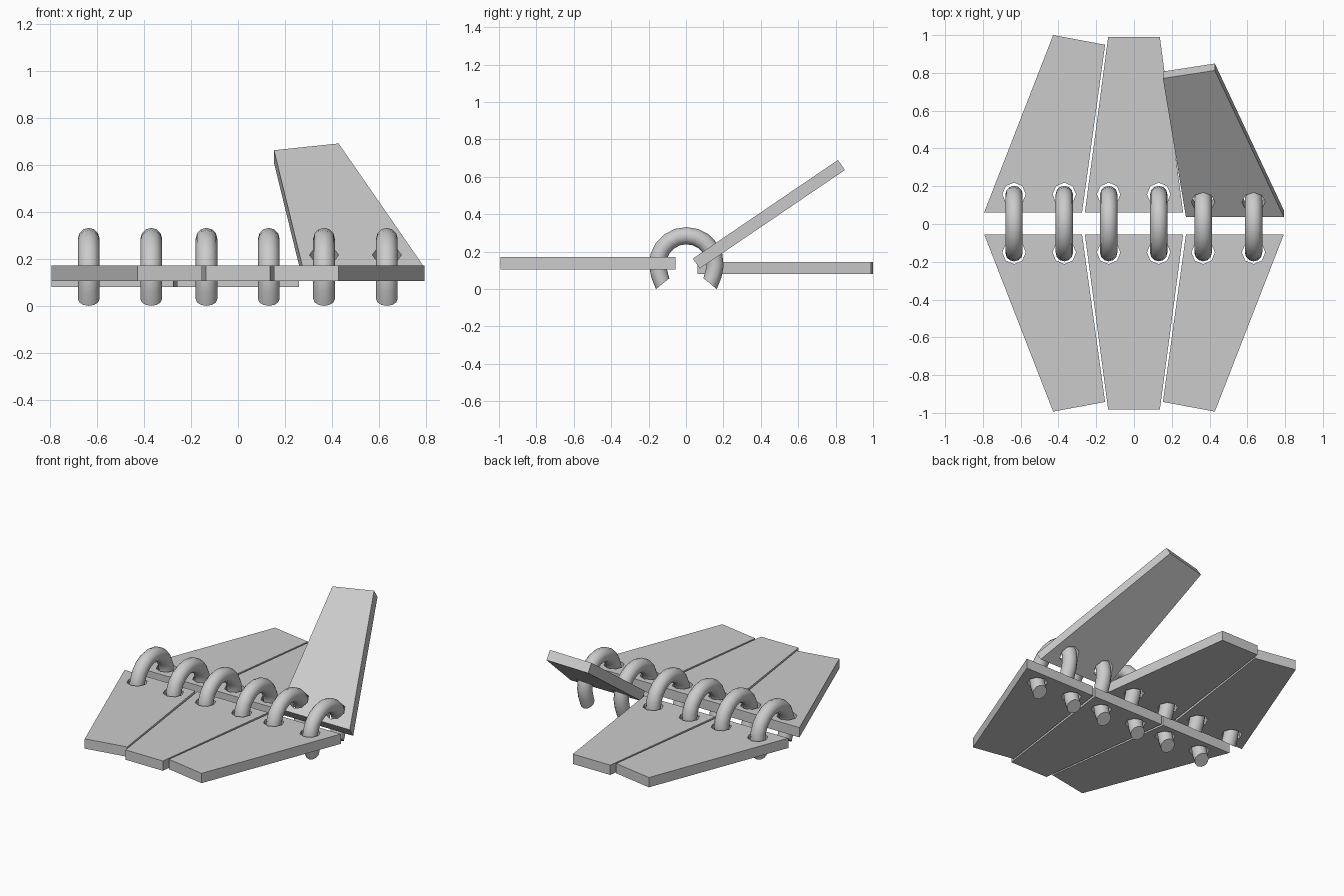
import bpy, bmesh
from math import sin, cos, radians, pi
from mathutils import Matrix, Vector

if "Cube" in bpy.data.objects:
    bpy.data.objects.remove(bpy.data.objects["Cube"])

RING_X = [-0.635, -0.369, -0.134, 0.131, 0.366, 0.633]


def new_object(name, bm):
    bmesh.ops.recalc_face_normals(bm, faces=bm.faces)
    me = bpy.data.meshes.new(name)
    bm.to_mesh(me)
    bm.free()
    ob = bpy.data.objects.new(name, me)
    bpy.context.collection.objects.link(ob)
    return ob


def add_prism(bm, pts, z0, z1):
    lo = [bm.verts.new((x, y, z0)) for x, y in pts]
    hi = [bm.verts.new((x, y, z1)) for x, y in pts]
    bm.faces.new(lo[::-1])
    bm.faces.new(hi)
    n = len(pts)
    for i in range(n):
        j = (i + 1) % n
        bm.faces.new((lo[i], lo[j], hi[j], hi[i]))


def panel(name, pts, z0, hole_xs, hole_y):
    # flat tapered board with two ring holes cut through it
    bm = bmesh.new()
    add_prism(bm, pts, z0, z0 + 0.065)
    board = new_object(name, bm)
    bm = bmesh.new()
    for hx in hole_xs:
        ring = [(hx + 0.062 * cos(k * pi / 4), hole_y + 0.062 * sin(k * pi / 4)) for k in range(8)]
        add_prism(bm, ring, z0 - 0.1, z0 + 0.2)
    cutter = new_object("hole_cutter", bm)
    cutter.hide_render = True
    mod = board.modifiers.new("holes", 'BOOLEAN')
    mod.operation = 'DIFFERENCE'
    mod.solver = 'EXACT'
    mod.object = cutter
    bpy.context.view_layer.objects.active = board
    bpy.ops.object.modifier_apply(modifier=mod.name)
    bpy.data.objects.remove(cutter)
    return board


# panel outlines as (x, distance from the near edge)
side = [(0.275, 0), (0.793, 0), (0.428, 0.938), (0.153, 0.887)]
mid = [(-0.26, 0), (0.26, 0), (0.137, 0.927), (-0.137, 0.927)]
outlines = {"left": [(-x, d) for x, d in side], "middle": mid, "right": side}

for i, (key, outline) in enumerate(outlines.items()):
    xs = RING_X[2 * i:2 * i + 2]
    panel("front_panel_" + key, [(x, -0.055 - d) for x, d in outline], 0.105, xs, -0.15)
    back = panel("back_panel_" + key, [(x, 0.062 + d) for x, d in outline], 0.08, xs, 0.157)
    if key == "right":
        # this panel is lifted up on its rings
        m = (Matrix.Translation((0, 0.0735, 0.109)) @ Matrix.Rotation(radians(34.2), 4, 'X')
             @ Matrix.Translation((0, -0.062, -0.08)))
        back.data.transform(m)


def binder_ring(name, x, segs=14, sides=12):
    # open hoop: swept arc with slightly flared ends
    bm = bmesh.new()
    loops = []
    for s in range(segs + 1):
        a = radians(-39 + 258 * s / segs)
        major = 0.163 if s in (0, segs) else 0.154
        c = Vector((x, 0.002, 0.131))
        out = Vector((0, cos(a), sin(a)))
        loops.append([bm.verts.new(c + out * (major + 0.046 * cos(t)) + Vector((0.046 * sin(t), 0, 0)))
                      for t in (2 * pi * k / sides for k in range(sides))])
    for p, q in zip(loops, loops[1:]):
        for k in range(sides):
            j = (k + 1) % sides
            bm.faces.new((p[k], p[j], q[j], q[k]))
    bm.faces.new(loops[0])
    bm.faces.new(loops[-1])
    ob = new_object(name, bm)
    bpy.ops.object.select_all(action='DESELECT')
    ob.select_set(True)
    bpy.context.view_layer.objects.active = ob
    bpy.ops.object.shade_smooth_by_angle(angle=radians(40))


for i, x in enumerate(RING_X):
    binder_ring(f"hinge_ring_{i + 1}", x)
